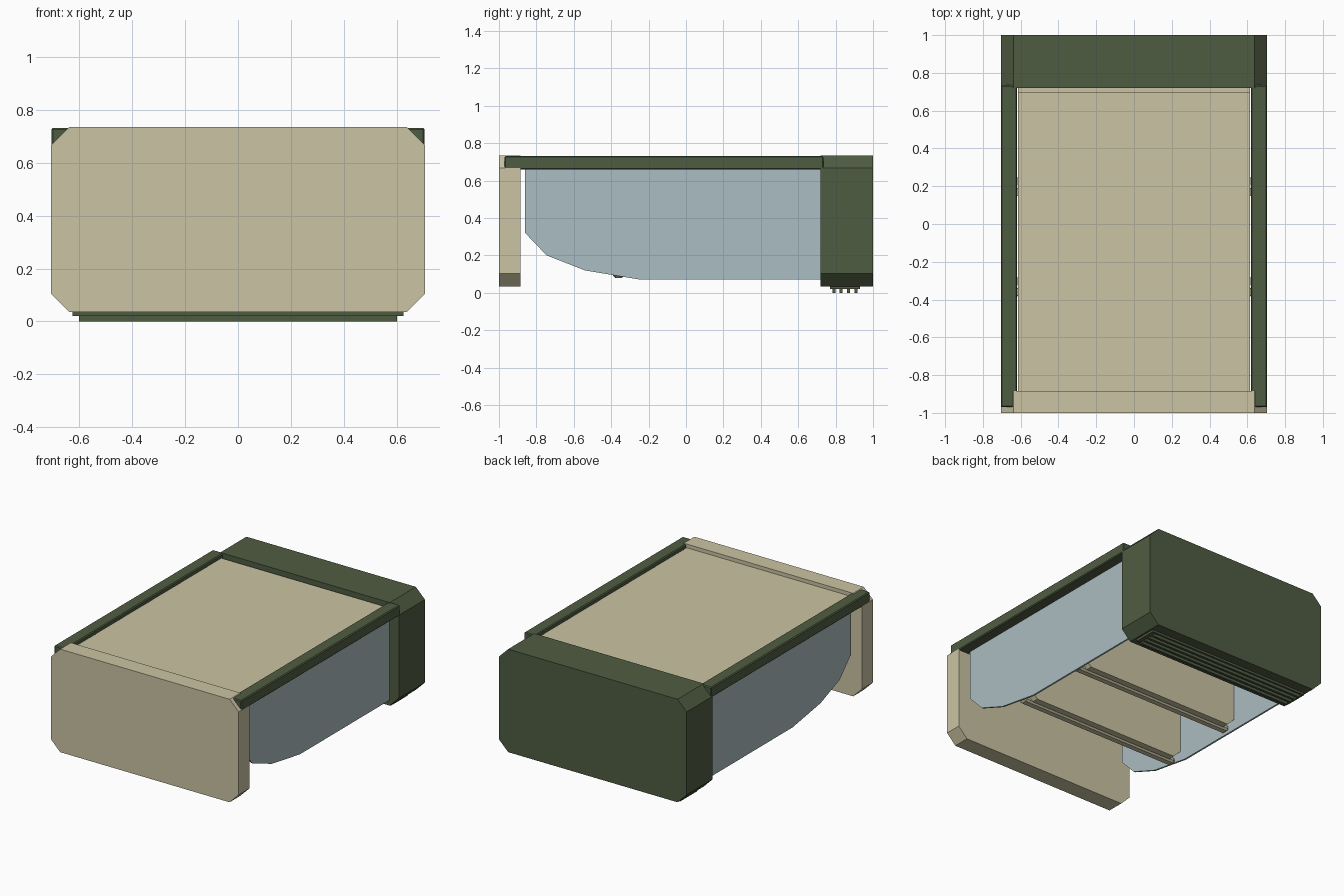
import bpy

cube = bpy.data.objects.get("Cube")
if cube:
    bpy.data.objects.remove(cube, do_unlink=True)


def material(name, rgb):
    m = bpy.data.materials.new(name)
    m.use_nodes = True
    m.diffuse_color = (*rgb, 1)
    m.node_tree.nodes["Principled BSDF"].inputs["Base Color"].default_value = (*rgb, 1)
    return m


tan = material("sand tan", (0.60, 0.55, 0.37))
green = material("olive green", (0.078, 0.107, 0.054))
glass = material("pale blue glass", (0.41, 0.51, 0.54))


def prism(name, profile, axis, start, end, mat, bevel=0):
    """Extrude a closed 2D profile along x (profile is y,z) or y (profile is x,z)."""
    def point(p, t):
        return (t, *p) if axis == "x" else (p[0], t, p[1])
    n = len(profile)
    verts = [point(p, t) for t in (start, end) for p in profile]
    faces = [list(range(n)), list(range(n, 2 * n))]
    faces += [(i, (i + 1) % n, n + (i + 1) % n, n + i) for i in range(n)]
    mesh = bpy.data.meshes.new(name)
    mesh.from_pydata(verts, [], faces)
    mesh.materials.append(mat)
    obj = bpy.data.objects.new(name, mesh)
    bpy.context.collection.objects.link(obj)
    # Make the normals point outward
    import bmesh
    bm = bmesh.new()
    bm.from_mesh(mesh)
    bmesh.ops.recalc_face_normals(bm, faces=bm.faces)
    bm.to_mesh(mesh)
    bm.free()
    if bevel:
        mod = obj.modifiers.new("edge_bevel", "BEVEL")
        mod.width = bevel
        mod.segments = 1
    return obj


def box(name, x, y, z, mat, bevel=0):
    rect = [(x[0], z[0]), (x[1], z[0]), (x[1], z[1]), (x[0], z[1])]
    return prism(name, rect, "y", y[0], y[1], mat, bevel)


def octagon(w, z0, z1, c):
    half = [(w - c, z0), (w, z0 + c), (w, z1 - c), (w - c, z1)]
    return half + [(-x, z) for x, z in reversed(half)]


# End pieces with clipped corners
ends = octagon(0.705, 0.035, 0.735, 0.068)
prism("front_plate", ends, "y", -1, -0.885, tan)
prism("rear_block", ends, "y", 0.72, 1, green)

# Top panel and the lower lip behind it
box("top_panel", (-0.615, 0.615), (-0.89, 0.70), (0.66, 0.71), tan)
box("top_panel_lip", (-0.615, 0.615), (0.69, 0.73), (0.66, 0.69), tan)

# Side rails and curved side windows
window = [(-0.86, 0.67), (-0.86, 0.32), (-0.745, 0.2), (-0.54, 0.12),
          (-0.24, 0.07), (0.73, 0.07), (0.73, 0.67)]
for side, s in (("left", 1), ("right", -1)):
    box(side + "_rail", sorted((s * 0.62, s * 0.704)), (-0.97, 0.735),
        (0.66, 0.731), green, 0.006)
    prism(side + "_window", window, "x", s * 0.622, s * 0.634, glass)

# Inner partitions with a bar along the foot of each
for label, y in (("front", -0.28), ("rear", 0.25)):
    prism(label + "_partition", octagon(0.618, 0.085, 0.68, 0.055), "y",
          y - 0.045, y, tan)
    box(label + "_partition_bar", (-0.62, 0.62), (y - 0.11, y - 0.05),
        (0.08, 0.12), tan, 0.012)

# Vent under the rear block
box("vent_base", (-0.625, 0.625), (0.77, 0.93), (0.02, 0.04), green)
for i in range(4):
    y = 0.79 + i * 0.04
    box(f"vent_rib_{i + 1}", (-0.6, 0.6), (y - 0.008, y + 0.008), (0, 0.025), green)
